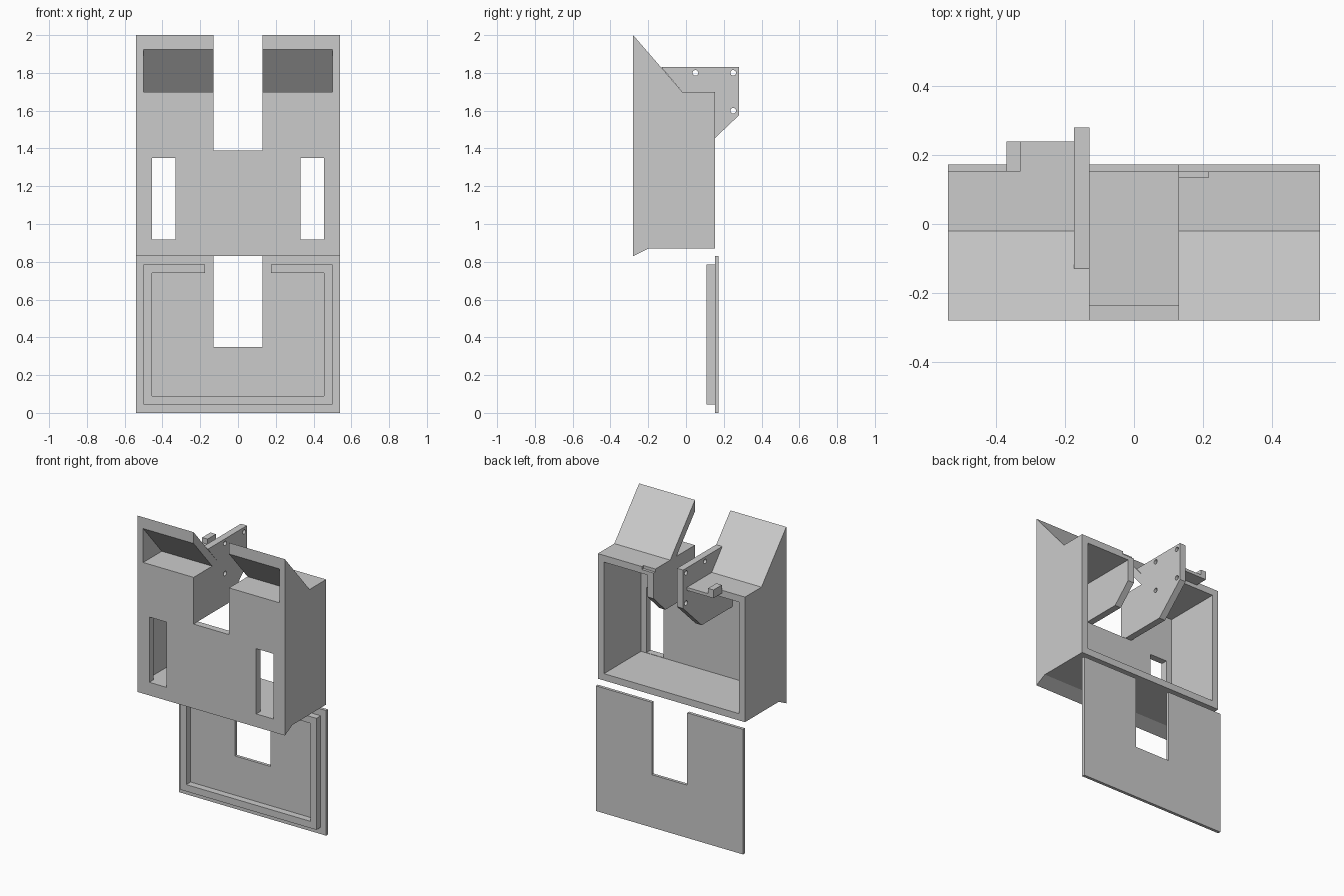
import bpy, bmesh, math

if "Cube" in bpy.data.objects:
    bpy.data.objects.remove(bpy.data.objects["Cube"], do_unlink=True)

grey = bpy.data.materials.new("plain_grey")
grey.use_nodes = True
grey.diffuse_color = (0.6, 0.6, 0.6, 1)
grey.node_tree.nodes["Principled BSDF"].inputs["Base Color"].default_value = (0.6, 0.6, 0.6, 1)


def finish(name, bm):
    bmesh.ops.recalc_face_normals(bm, faces=bm.faces)
    mesh = bpy.data.meshes.new(name)
    bm.to_mesh(mesh)
    bm.free()
    mesh.materials.append(grey)
    obj = bpy.data.objects.new(name, mesh)
    bpy.context.collection.objects.link(obj)
    return obj


def prism(name, points, start, end, axis="x"):
    """Extrude a (y, z) profile along x, or an (x, z) profile along y."""
    place = (lambda a, b: (start, a, b)) if axis == "x" else (lambda a, b: (a, start, b))
    step = (end - start, 0, 0) if axis == "x" else (0, end - start, 0)
    bm = bmesh.new()
    face = bm.faces.new([bm.verts.new(place(a, b)) for a, b in points])
    out = bmesh.ops.extrude_face_region(bm, geom=[face])
    moved = [v for v in out["geom"] if isinstance(v, bmesh.types.BMVert)]
    bmesh.ops.translate(bm, verts=moved, vec=step)
    return finish(name, bm)


def box(name, x0, x1, y0, y1, z0, z1):
    return prism(name, [(y0, z0), (y1, z0), (y1, z1), (y0, z1)], x0, x1)


def cut(target, cutter):
    mod = target.modifiers.new("cut", "BOOLEAN")
    mod.operation = "DIFFERENCE"
    mod.solver = "EXACT"
    mod.object = cutter
    cutter.hide_render = True
    bpy.context.view_layer.objects.active = target
    bpy.ops.object.modifier_apply(modifier=mod.name)
    bpy.data.objects.remove(cutter, do_unlink=True)


W, WALL, SLOT = 0.54, 0.045, 0.13
FRONT, BACK, TOP, NOTCH = -0.28, 0.153, 1.70, 1.39
CEIL = TOP - WALL

# Housing shell with a sloping roof and a small lip under the front wall
housing = prism("housing", [(FRONT, 2), (-0.02, TOP), (BACK, TOP), (BACK, 0.87),
                            (-0.2, 0.87), (FRONT, 0.83)], -W, W)
cut(housing, box("inside_cutter", WALL - W, W - WALL, FRONT + WALL, 0.4, 0.915, CEIL))
cut(housing, box("notch_cutter", -SLOT, SLOT, -0.4, 0.4, NOTCH, 2.2))
for s in (-1, 1):
    # Front windows and the open pockets beneath the roof
    xs = sorted((s * 0.33, s * 0.455))
    cut(housing, box("window_cutter", *xs, -0.4, -0.15, 0.917, 1.35))
    xs = sorted((s * 0.1, s * 0.5))
    cut(housing, prism("pocket_cutter", [(-0.3, TOP), (-0.3, 1.925), (FRONT, 1.925),
                                         (-0.085, TOP)], *xs))

# Latch slot on the rear top edge
cut(housing, box("latch_cutter", 0.1, 0.217, 0.135, 0.3, 1.68, 1.75))

# Plates on each side of the notch; the right one is a drilled bracket
inner = FRONT + WALL
prism("left_notch_plate", [(inner, NOTCH), (0.03, NOTCH), (BACK, 1.51),
                           (BACK, 1.68), (0.135, 1.68), (0.135, CEIL), (inner, CEIL)],
      SLOT, SLOT + WALL)
bracket = prism("right_bracket", [(-0.13, 1.83), (0.28, 1.83), (0.28, 1.575),
                                  (0.085, NOTCH), (inner, NOTCH), (inner, CEIL),
                                  (-0.02, CEIL), (-0.02, TOP)], -SLOT - WALL, -SLOT)
for y in (0.05, 0.25):
    for z in (1.6, 1.8):
        ring = [(y + 0.015 * math.cos(t * math.pi / 8), z + 0.015 * math.sin(t * math.pi / 8))
                for t in range(16)]
        cut(bracket, prism("hole_cutter", ring, -0.3, 0))

# Hooked tab at the rear of the housing top
prism("hook_tab", [(-0.37, 1.68), (-0.175, 1.68), (-0.175, TOP), (-0.33, TOP),
                   (-0.33, 1.735), (-0.37, 1.735)], BACK, 0.24, "y")

# Lid: notched panel with a raised rim, open at the top
prism("lid_panel", [(-W, 0), (W, 0), (W, 0.83), (SLOT, 0.83), (SLOT, 0.35),
                    (-SLOT, 0.35), (-SLOT, 0.83), (-W, 0.83)], BACK, 0.173, "y")
outer, inside, gap = 0.5, 0.455, 0.175
half = [(gap, 0.74), (gap, 0.785), (outer, 0.785), (outer, 0.045)]
back_half = [(inside, 0.09), (inside, 0.74)]
mirror = lambda pts: [(-x, z) for x, z in reversed(pts)]
prism("lid_rim", half + mirror(half) + mirror(back_half) + back_half, 0.108, BACK, "y")
